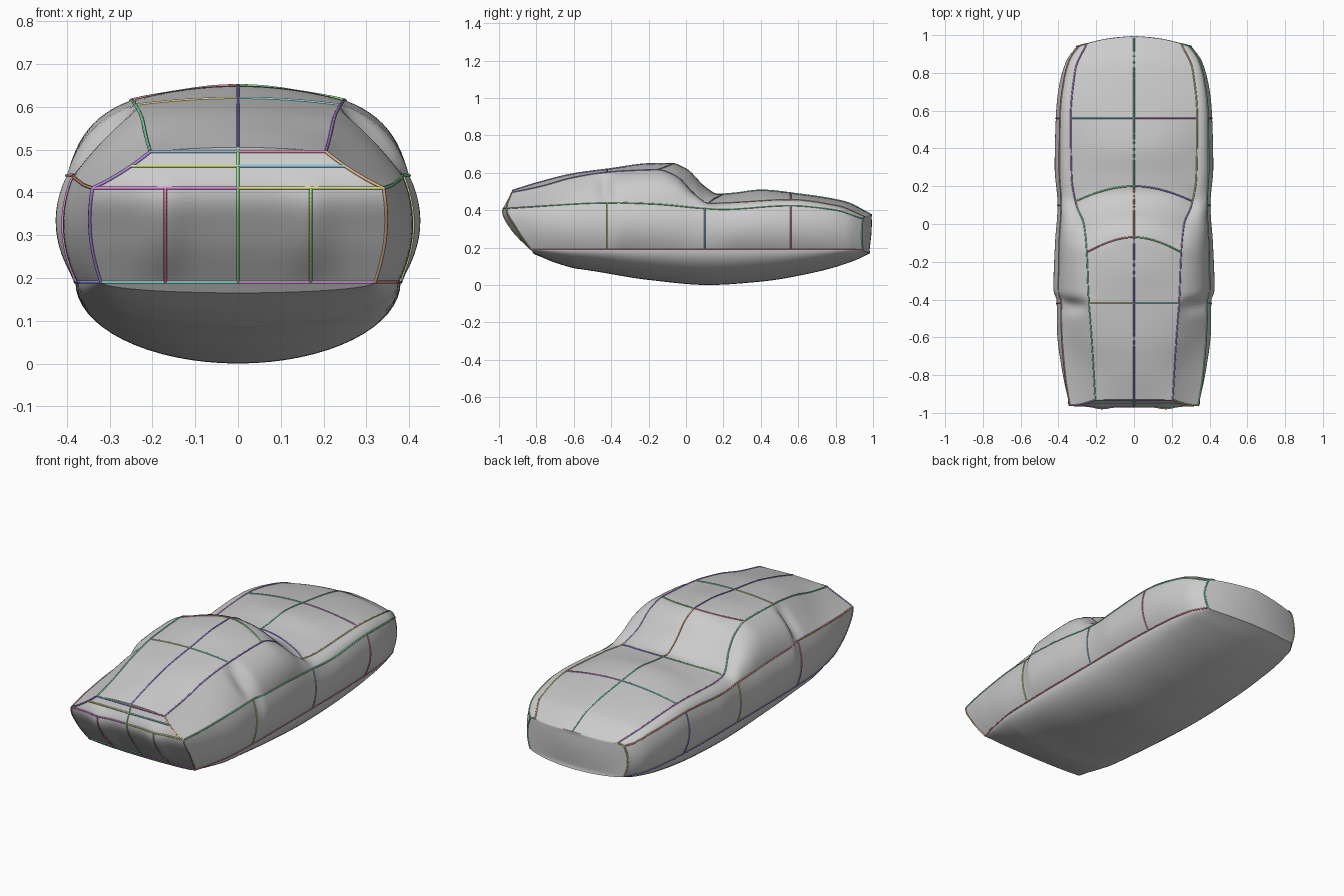
import bpy, math
from mathutils import Vector, Color

if "Cube" in bpy.data.objects:
    bpy.data.objects.remove(bpy.data.objects["Cube"])


def curve(*pts):
    """Smooth interpolating function through (y, value) pairs."""
    n = len(pts)
    d = [(b[1] - a[1]) / (b[0] - a[0]) for a, b in zip(pts, pts[1:])]
    m = [d[0]] + [0 if d[i-1] * d[i] <= 0 else 2 * d[i-1] * d[i] / (d[i-1] + d[i])
                  for i in range(1, n - 1)] + [d[-1]]

    def f(y):
        y = min(max(y, pts[0][0]), pts[-1][0])
        i = max(k for k in range(n - 1) if y >= pts[k][0])
        (a, va), (b, vb) = pts[i], pts[i + 1]
        h = b - a
        t = (y - a) / h
        return (va * (1 + 2*t) * (1-t)**2 + h * m[i] * t * (1-t)**2
                + vb * t*t * (3 - 2*t) + h * m[i+1] * t*t * (t - 1))
    return f


# Profiles along the length of the body
Y0, Y1 = -0.96, 0.985
belly_z = curve((-.96, .165), (-.8, .12), (-.5, .075), (-.2, .027), (.12, 0), (.4, .018),
                (.7, .07), (.9, .13), (.985, .17))
sill_w = curve((-.96, .32), (-.8, .345), (-.5, .375), (-.2, .38), (.3, .38), (.7, .365),
               (.9, .335), (.985, .285))
belt_w = curve((-.96, .34), (-.8, .365), (-.5, .385), (-.4, .385), (-.36, .40), (-.1, .395),
               (.1, .385), (.3, .395), (.6, .39), (.8, .37), (.93, .335), (.985, .285))
flank = curve((-.96, .015), (-.6, .03), (-.42, .028), (-.34, .036), (-.1, .03), (.1, .022),
              (.3, .032), (.7, .03), (.985, .02))
belt_z = curve((-.96, .41), (-.4, .44), (-.2, .435), (.1, .41), (.2, .405), (.55, .425),
               (.85, .40), (.985, .355))
edge_w = curve((-.96, .205), (-.6, .225), (-.4, .24), (-.15, .25), (.0, .265), (.1, .305),
               (.25, .33), (.55, .335), (.85, .31), (.985, .25))
edge_z = curve((-.96, .495), (-.8, .525), (-.6, .575), (-.4, .605), (-.15, .615), (-.05, .58),
               (.05, .48), (.12, .435), (.25, .44), (.55, .455), (.85, .42), (.985, .365))
top_z = curve((-.96, .505), (-.8, .55), (-.6, .595), (-.4, .622), (-.2, .648), (-.08, .65),
              (0, .62), (.1, .525), (.17, .485), (.25, .49), (.4, .507), (.6, .487),
              (.85, .445), (.985, .38))
bulge = curve((-.96, -.005), (-.7, 0), (-.5, .008), (-.43, -.008), (-.38, .028), (-.1, .036),
              (.05, .026), (.14, .008), (.3, .012), (.985, .005))
rear_y = curve((.1, -.77), (.19, -.83), (.3, -.905), (.41, -.96), (.5, -.93))


def surface(y, u, side=1):
    """Body point: u 0-1 belly, 1-2 flank, 2-3 window band, 3-4 roof and hood."""
    k = min(int(u), 3)
    s = u - k
    if k == 0:
        a = s * math.pi / 2
        x, z = sill_w(y) * math.sin(a), .19 - (.19 - belly_z(y)) * math.cos(a)
    elif k == 1:
        x = sill_w(y) * (1 - s) + belt_w(y) * s + flank(y) * 4 * s * (1 - s)
        z = .19 + (belt_z(y) - .19) * s
    elif k == 2:
        dx, dz = edge_w(y) - belt_w(y), edge_z(y) - belt_z(y)
        length = math.hypot(dx, dz)
        b = bulge(y) * 4 * s * (1 - s) / length
        x, z = belt_w(y) + dx * s + dz * b, belt_z(y) + dz * s - dx * b
    else:
        x = edge_w(y) * (1 - s)
        z = edge_z(y) + (top_z(y) - edge_z(y)) * (1 - (1 - s) ** 2)
    yy = y
    if y < -.6:                       # slanted end at the -y side
        t = (-.6 - y) / (-.6 - Y0)
        yy = -.6 * (1 - t) + rear_y(z) * t
    elif y > .6:                      # rounded plan at the +y side
        yy = y - .06 * ((y - .6) / .385) * (x / .35) ** 2
    return Vector((side * x, yy, z))


def make(name, verts, faces):
    me = bpy.data.meshes.new(name)
    me.from_pydata([tuple(v) for v in verts], [], faces)
    ob = bpy.data.objects.new(name, me)
    bpy.context.collection.objects.link(ob)
    for o in bpy.context.selected_objects:
        o.select_set(False)
    ob.select_set(True)
    bpy.context.view_layer.objects.active = ob
    bpy.ops.object.shade_smooth_by_angle(angle=math.radians(40))
    return ob


def grid(rows, flip=False, base=0):
    w = len(rows[0])
    verts = [p for r in rows for p in r]
    faces = []
    for i in range(len(rows) - 1):
        for j in range(w - 1):
            a = base + i * w + j
            f = (a, a + w, a + w + 1, a + 1)
            faces.append(f[::-1] if flip else f)
    return verts, faces


def panel(name, u0, n=12, ya=Y0, yb=Y1, steps=100):
    verts, faces = [], []
    for side in (1, -1):
        rows = [[surface(ya + (yb - ya) * i / steps, min(u0 + j / n, u0 + .99999), side)
                 for j in range(n + 1)] for i in range(steps + 1)]
        v, f = grid(rows, side < 0, len(verts))
        verts += v
        faces += f
    make(name, verts, faces)


# Body panels
panel("underbody", 0, 16)
panel("body_sides", 1)
panel("window_bands", 2)
panel("roof_and_hood", 3)


# End panels, gently bulged between the outer edges
def end_bump(x, z, w, direction):
    low = math.sin(math.pi * min(max((z - .19) / .27, 0), 1))
    q = 1 - (x / w) ** 2 if w > .001 else 0
    if direction > 0:
        return .055 * ((w / .35) ** 2 - (x / .35) ** 2) + .012 * low * q
    ridges = math.exp(-((abs(x) - .17) / .05) ** 2)
    return -low * (.012 * q + .022 * ridges)


def end_panel(name, y, direction):
    rows = []
    for i in range(49):
        p = surface(y, i / 12)
        row = []
        for j in range(33):
            x = p.x * (j / 16 - 1)
            row.append(Vector((x, p.y + end_bump(x, p.z, p.x, direction), p.z)))
        rows.append(row)
    v, f = grid(rows, direction < 0)
    make(name, v, f)


end_panel("front_end", Y0, -1)
end_panel("back_end", Y1, 1)

# Coloured guide wires following the panel edges
wire_count = 0


def wire(name, pts, radius=.004):
    global wire_count
    cu = bpy.data.curves.new(name, 'CURVE')
    cu.dimensions = '3D'
    cu.bevel_depth, cu.bevel_resolution, cu.use_fill_caps = radius, 1, True
    sp = cu.splines.new('POLY')
    sp.points.add(len(pts) - 1)
    for p, q in zip(sp.points, pts):
        p.co = (*q, 1)
    ob = bpy.data.objects.new(name, cu)
    bpy.context.collection.objects.link(ob)
    c = Color()
    c.hsv = (wire_count * .37 % 1, .65, .75)
    wire_count += 1
    mat = bpy.data.materials.new(name)
    mat.diffuse_color = (*c, 1)
    mat.use_nodes = True
    mat.node_tree.nodes["Principled BSDF"].inputs["Base Color"].default_value = mat.diffuse_color
    cu.materials.append(mat)


def span(a, b, n=24):
    return [a + (b - a) * i / n for i in range(n + 1)]


for s in (1, -1):
    for name, u in (("sill_wire", 1), ("belt_wire", 2)):
        wire(name, [surface(y, u, s) for y in span(Y0, Y1, 60)])
    wire("roof_edge_wire", [surface(y, 3, s) for y in span(Y0, .1, 40)])
    wire("hood_edge_wire", [surface(y, 3, s) for y in span(.1, Y1, 40)])
    # Cross wires over roof and hood, and down the flanks
    for y in (-.42, .56):
        wire("cross_wire", [surface(y, u, s) for u in span(3, 4)])
    for y in (-.42, .1, .56):
        wire("flank_wire", [surface(y, u, s) for u in span(1, 2)])
    # Windscreen top and bottom arches
    for name, y in (("windscreen_top_wire", -.15), ("windscreen_base_wire", .12)):
        wire(name, [surface(y + .08 * math.sin((u - 3) * math.pi / 2), u, s)
                    for u in span(3, 4)])
    # Outlines of both ends
    for y in (Y0, Y1):
        wire("end_outline_wire", [surface(y, u, s) for u in span(1, 3, 40)])
    # Straight bars across the front end
    for u in (1, 2, 2.65, 3):
        p = surface(Y0, u, s)
        wire("front_bar", [Vector((x, p.y + end_bump(x, p.z, p.x * s, -1), p.z))
                           for x in span(p.x, 0)])
    # Upright ribs on the front end
    wire("front_rib", [Vector((s * .17, rear_y(z) + end_bump(.17, z, .34, -1), z))
                       for z in span(.19, .41)])

wire("front_centre_rib", [Vector((0, rear_y(z) + end_bump(0, z, .34, -1), z))
                          for z in span(.19, .5)])
for name, a, b in (("roof_centre_wire", Y0, -.07), ("windscreen_centre_wire", -.07, .2),
                   ("hood_centre_wire", .2, Y1)):
    wire(name, [surface(y, 4) for y in span(a, b)])
